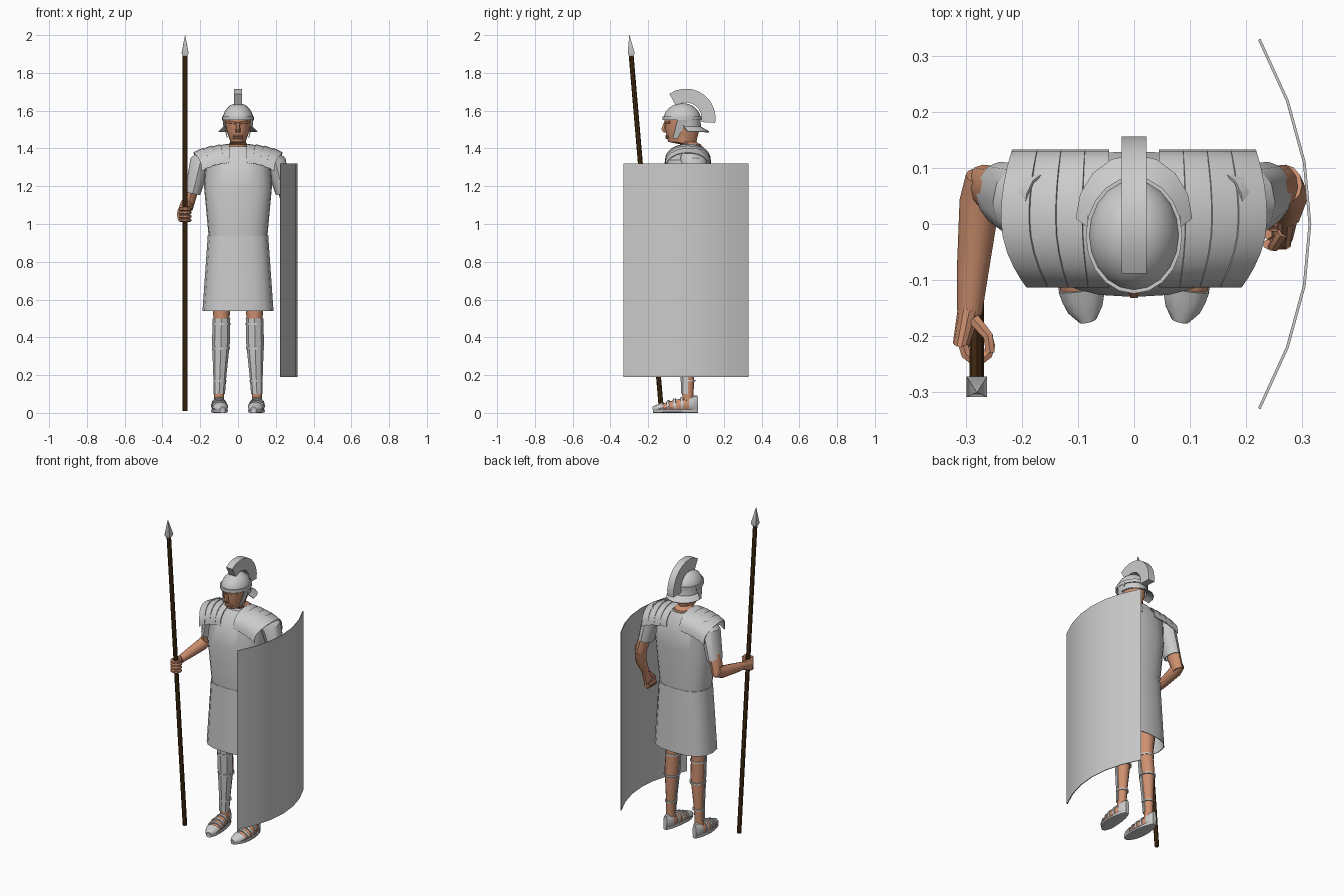
import bpy, bmesh
from math import pi, cos, sin, copysign, radians
from mathutils import Vector

if "Cube" in bpy.data.objects:
    bpy.data.objects.remove(bpy.data.objects["Cube"])

ACROSS, FORE_AFT, UP = Vector((1, 0, 0)), Vector((0, 1, 0)), Vector((0, 0, 1))
QUARTER = pi / 4
THIN = .005


def material(name, *colour):
    mat = bpy.data.materials.new(name)
    mat.use_nodes = True
    mat.diffuse_color = (*colour, 1)
    shader = mat.node_tree.nodes["Principled BSDF"]
    shader.inputs["Base Color"].default_value = (*colour, 1)
    return mat


GREY = material("light grey armour", .6, .6, .6)
SKIN = material("skin", .62, .28, .16)
WOOD = material("dark brown wood", .07, .03, .008)


def spread(first, last, count):
    """Evenly spaced values from first to last."""
    return [first + (last - first) * i / (count - 1) for i in range(count)]


def sheet(name, rows, mat, thick=0, closed=False, caps=False):
    """Grid of faces through rows of points, optionally wrapped, capped or thickened."""
    bm = bmesh.new()
    grid = [[bm.verts.new(point) for point in row] for row in rows]
    count = len(grid[0])
    for lower, upper in zip(grid, grid[1:]):
        for i in range(count if closed else count - 1):
            j = (i + 1) % count
            bm.faces.new((lower[i], lower[j], upper[j], upper[i]))
    if caps:
        bm.faces.new(grid[0])
        bm.faces.new(grid[-1])
    bmesh.ops.recalc_face_normals(bm, faces=bm.faces[:])
    if thick:
        bmesh.ops.solidify(bm, geom=bm.faces[:], thickness=thick)
        bmesh.ops.recalc_face_normals(bm, faces=bm.faces[:])
    mesh = bpy.data.meshes.new(name)
    bm.to_mesh(mesh)
    bm.free()
    mesh.materials.append(mat)
    mesh.shade_smooth()
    mesh.set_sharp_from_angle(angle=radians(35))
    obj = bpy.data.objects.new(name, mesh)
    bpy.context.collection.objects.link(obj)


def tube(name, rings, mat, mirror=1, sides=12, power=2, level=False, ref=ACROSS,
         start=0, sweep=2 * pi, thick=0):
    """Loft of rings (x, y, z, radius, optional second radius); mirror flips x."""
    centres = [Vector((mirror * ring[0], ring[1], ring[2])) for ring in rings]
    closed = sweep == 2 * pi
    last = len(rings) - 1
    rows = []
    for k, (centre, ring) in enumerate(zip(centres, rings)):
        along = UP if level else (centres[min(k + 1, last)] - centres[max(k - 1, 0)]).normalized()
        side = (ref - along * ref.dot(along)).normalized()
        other = along.cross(side)
        row = []
        for i in range(sides if closed else sides + 1):
            angle = start + sweep * i / sides
            c, s = (copysign(abs(v) ** (2 / power), v) for v in (cos(angle), sin(angle)))
            row.append(centre + side * ring[3] * c + other * ring[-1] * s)
        rows.append(row)
    sheet(name, rows, mat, thick, closed, closed and not thick)


def grown(ring, amount, lift=0):
    """The same ring made wider, for armour worn over a limb."""
    x, y, z, *radii = ring
    return (x, y, z + lift, *[radius + amount for radius in radii])


# Cuirass and open skirt
tube("cuirass", [(0, 0, .94, .156, .112), (0, 0, 1.2, .18, .13), (0, .01, 1.34, .17, .12),
                 (0, .02, 1.41, .07)], GREY, sides=24, power=2.5, level=True)
tube("skirt", [(0, 0, .94, .16, .115), (0, 0, .54, .188, .125)],
     GREY, sides=16, power=2.6, level=True, thick=THIN)

# Head and face
tube("head", [(0, .04, 1.36, .055), (0, .03, 1.42, .05), (0, -.02, 1.435, .04, .075),
              (0, -.02, 1.5, .064, .09), (0, -.02, 1.56, .07, .094)], SKIN, sides=16, level=True)
tube("nose", [(0, -.11, 1.54, .007), (0, -.116, 1.5, .013, .018), (0, -.106, 1.485, .014)],
     SKIN, sides=6, level=True)
for z in (1.456, 1.466):
    tube("lip", [(x, abs(x) / 2 - .104, z, .006) for x in (-.024, 0, .024)], SKIN, sides=6, ref=UP)

# Helmet bowl, brow band, neck guard and crest
tube("helmet_bowl", [(0, -.02, 1.55 + .09 * sin(a), .082 * cos(a), .1 * cos(a))
                     for a in spread(0, .48 * pi, 7)], GREY, sides=20, level=True)
tube("brow_band", [(0, -.02, z, .086, .104) for z in (1.55, 1.57)], GREY, sides=20, level=True)
tube("neck_guard", [(0, -.02, 1.56, .08, .095), (0, -.01, 1.515, .078, .09), (0, .01, 1.49, .104, .114)],
     GREY, sides=8, level=True, sweep=pi, thick=THIN)
tube("crest", [(0, .12 * cos(a), 1.56 + .12 * sin(a), .031, .052)
               for a in spread(.7 * pi, -.06 * pi, 10)], GREY, sides=4, start=QUARTER)

# Shield, curved outward
bow = [(.316 - .83 * y * y, y) for y in spread(-.33, .33, 7)]
sheet("shield", [[(x, y, z) for x, y in bow] for z in (.19, 1.32)], GREY, thick=THIN)

# Spear, leaning forward at the top
butt, neck, tip = (-.28, -.13, .01), (-.28, -.29, 1.89), (-.28, -.3, 2)
tube("spear_shaft", [(*butt, .013), (*neck, .013)], WOOD, sides=8)
tube("spear_head", [(*neck, .018), grown((*neck, .018), .008, .015), (*tip, .001)],
     GREY, sides=4, start=QUARTER)


def plate_point(mirror, u, a, lift):
    # Shoulder plate surface: u runs outward, a runs front to back over the shoulder
    pull = (.045 if cos(a) > 0 else .02) * cos(a) ** 2 * u
    return (mirror * (.045 + .19 * u - pull), .01 - .123 * cos(a),
            1.32 + .1 * abs(sin(a)) ** .8 - .04 * u * u + lift)


def foot_ring(t, grow=0):
    # Foot section: t runs from heel to toe, with the sole kept on the ground
    height = .042 - .03 * t * t + grow
    width = (.034 + .012 * t) * sin(pi * t) ** .4 + grow
    return (.102 - .02 * t ** 3, .065 - .24 * t, height, width, height)


for mirror, side in ((-1, "right"), (1, "left")):
    # Overlapping shoulder plates
    for k in range(4):
        rows = [[plate_point(mirror, (k + t) / 4, a, THIN * (1 - t)) for a in spread(0, pi, 13)]
                for t in (0, .5, 1.05)]
        sheet(f"{side}_shoulder_plate", rows, GREY, thick=THIN)

    # Cheek guard, narrowing towards the jaw
    rows = [[(mirror * (.078 - .024 * t), y, 1.555 - .1 * t)
             for y in (-.045 - .025 * t, .015 - .06 * t)] for t in spread(0, 1, 4)]
    sheet(f"{side}_cheek_guard", rows, GREY, thick=THIN)
    tube(f"{side}_brow", [(.012, -.108, 1.535, .008), (.05, -.085, 1.54, .007)],
         SKIN, mirror, sides=6, ref=UP)

    # Sleeve and upper arm
    tube(f"{side}_sleeve", [(.165, .03, 1.37, .04, .06), (.2, .04, 1.33, .055, .068),
                            (.24, .055, 1.165, .042, .056)], GREY, mirror, thick=THIN)
    tube(f"{side}_upper_arm", [(.23, .05, 1.25, .035, .045), (.25, .06, 1.16, .034, .044),
                               (.27, .07, 1.08, .03, .036)], SKIN, mirror)

    # Leg with greave and its straps
    leg = [(.08, .02, .8, .07), (.088, 0, .5, .042, .046), (.09, .01, .37, .042, .047),
           (.096, .01, .2, .03, .034), (.1, .01, .1, .026, .03), (.1, .01, .04, .028)]
    tube(f"{side}_leg", leg, SKIN, mirror, level=True)
    tube(f"{side}_greave", [grown(ring, THIN) for ring in leg[1:5]],
         GREY, mirror, sides=4, level=True, start=-pi, sweep=pi, thick=THIN)
    for ring in leg[1:4]:
        tube(f"{side}_greave_strap", [grown(ring, THIN, lift) for lift in (-.035, -.025)],
             GREY, mirror, level=True)

    # Foot and sandal
    tube(f"{side}_foot", [foot_ring(t) for t in spread(.03, .97, 9)], SKIN, mirror)
    sole = [foot_ring(t, .003) for t in spread(.01, .99, 9)]
    tube(f"{side}_sole", [(x, y, .01, width, .01) for x, y, _, width, _ in sole], GREY, mirror, power=4)
    for part, heel, toe in (("heel_cup", .01, .2), ("sandal_strap", .32, .38),
                            ("sandal_strap", .48, .54), ("sandal_strap", .62, .67),
                            ("toe_cap", .75, .99)):
        tube(f"{side}_{part}", [foot_ring(t, .004) for t in spread(heel, toe, 4)], GREY, mirror)

# Right forearm and hand, gripping the spear
tube("right_forearm", [(.27, .085, 1.11, .03, .036), (.275, .04, 1.09, .036), (.288, -.09, 1.07, .028),
                       (.293, -.16, 1.06, .022)], SKIN, -1)
tube("right_palm", [(.293, -.15, 1.06, .021, .025), (.308, -.215, 1.05, .015, .038)], SKIN, -1)
for z in spread(1.02, 1.08, 4):
    tube("right_finger", [(-.28 + .024 * cos(a), -.217 + .026 * sin(a), z, .01)
                          for a in spread(pi, 2.2 * pi, 7)], SKIN, sides=6, ref=UP)
tube("right_thumb", [(.285, -.17, 1.075, .012), (.26, -.2, 1.085, .01), (.256, -.23, 1.085, .009)],
     SKIN, -1, sides=6, ref=UP)

# Left forearm and hand, hanging behind the shield
tube("left_forearm", [(.268, .07, 1.12, .032, .036), (.278, .05, 1.02, .032), (.274, .015, .94, .023)], SKIN)
tube("left_palm", [(.274, .018, .95, .02, .024), (.27, -.01, .87, .015, .036)], SKIN)
for y in spread(-.036, .018, 4):
    tube("left_finger", [(.255 + .017 * cos(a), y, .87 + .03 * sin(a), .009)
                         for a in spread(0, -pi, 5)], SKIN, sides=6, ref=FORE_AFT)
tube("left_thumb", [(.266, -.015, .92, .011), (.25, -.04, .89, .01), (.246, -.04, .87, .008)],
     SKIN, sides=6)
